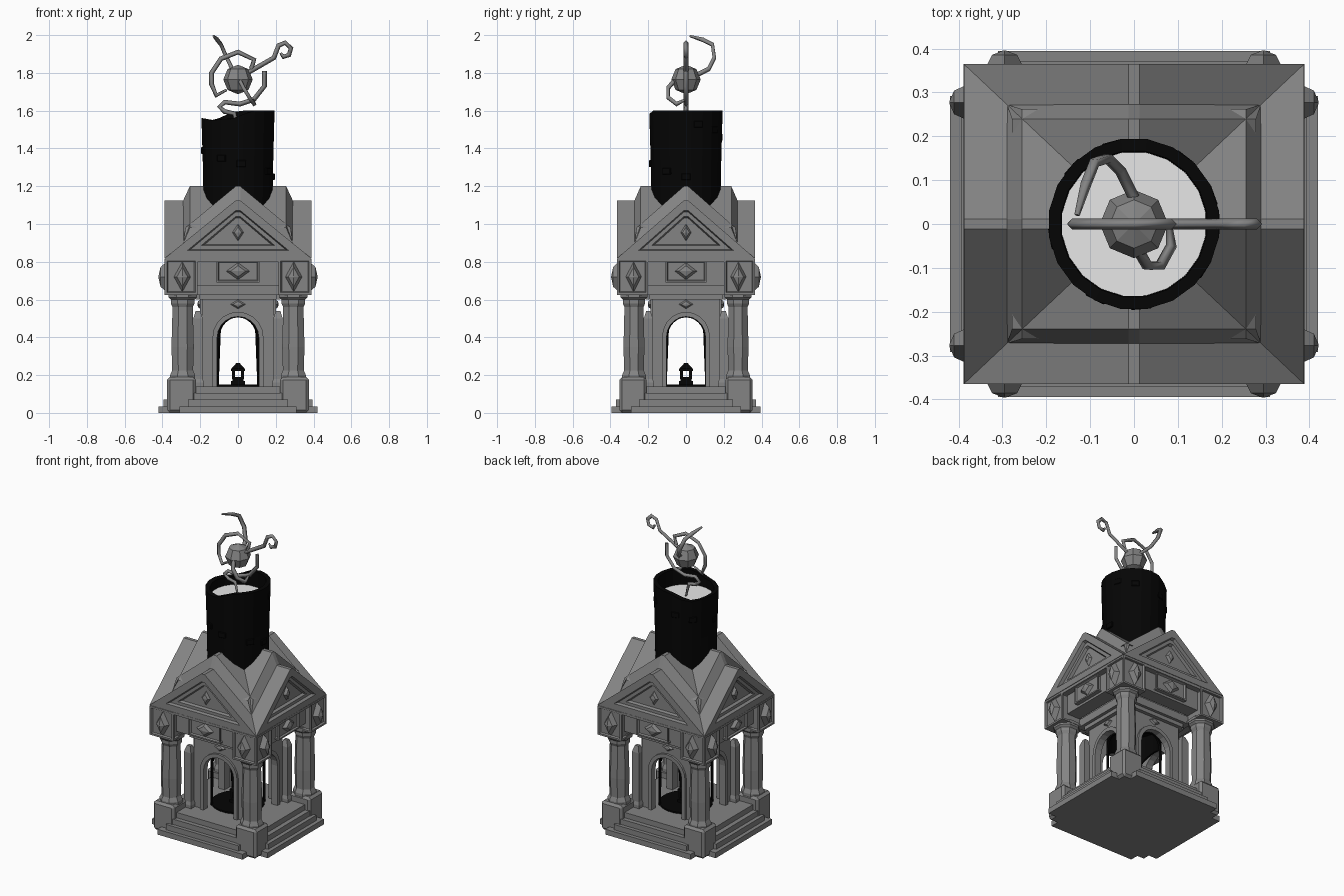
import bpy, bmesh, math
from mathutils import Matrix, Vector

if "Cube" in bpy.data.objects:
    bpy.data.objects.remove(bpy.data.objects["Cube"])

DEPTH = 0.94   # the plan is slightly shallower than it is wide
SLOPE = 0.79   # roof pitch


def material(name, value):
    m = bpy.data.materials.new(name)
    m.use_nodes = True
    colour = (value, value, value, 1)
    m.diffuse_color = colour
    m.node_tree.nodes["Principled BSDF"].inputs["Base Color"].default_value = colour
    return m


STONE = material("grey stone", 0.23)
SOOT = material("black iron", 0.0015)
WAX = material("pale wax", 0.84)


def finish(bm, name, mat, turns=1, depth=DEPTH):
    """Repeat the part in quarter turns, squeeze the plan, make the object."""
    source = bm.verts[:] + bm.edges[:] + bm.faces[:]
    for k in range(1, turns):
        copy = bmesh.ops.duplicate(bm, geom=source)["geom"]
        bmesh.ops.rotate(bm, verts=[g for g in copy if isinstance(g, bmesh.types.BMVert)],
                         matrix=Matrix.Rotation(k * math.pi / 2, 3, "Z"))
    bmesh.ops.scale(bm, vec=(1, depth, 1), verts=bm.verts)
    bmesh.ops.recalc_face_normals(bm, faces=bm.faces)
    me = bpy.data.meshes.new(name)
    bm.to_mesh(me)
    bm.free()
    me.materials.append(mat)
    ob = bpy.data.objects.new(name, me)
    bpy.context.collection.objects.link(ob)
    return ob


def box(bm, x, y, z, bevel=0.0, panel=0.0):
    """Box from (min, max) pairs, with optional bevel or sunken side panels."""
    lo, hi = Vector((x[0], y[0], z[0])), Vector((x[1], y[1], z[1]))
    verts = bmesh.ops.create_cube(bm, size=1)["verts"]
    for v in verts:
        v.co = (lo + hi) / 2 + v.co * (hi - lo)
    faces = list({f for v in verts for f in v.link_faces})
    if panel:
        sides = [f for f in faces if abs(f.normal.z) < 0.5]
        bmesh.ops.inset_individual(bm, faces=sides, thickness=panel)
        bmesh.ops.inset_individual(bm, faces=sides, thickness=0.008, depth=-0.01)
    if bevel:
        edges = list({e for v in verts for e in v.link_edges})
        bmesh.ops.bevel(bm, geom=edges, offset=bevel, segments=1, affect="EDGES")


def loft(bm, rings):
    """Skin a list of equal closed rings and cap both ends."""
    rows = [[bm.verts.new(p) for p in r] for r in rings]
    n = len(rows[0])
    for a, b in zip(rows, rows[1:]):
        for i in range(n):
            bm.faces.new((a[i], a[(i + 1) % n], b[(i + 1) % n], b[i]))
    bm.faces.new(rows[0])
    bm.faces.new(rows[-1])


def circle(r, z, n, cx=0, cy=0, turn=0.5):
    return [(cx + r * math.cos((i + turn) * math.tau / n),
             cy + r * math.sin((i + turn) * math.tau / n), z) for i in range(n)]


def gem(bm, x, y, z, w, h, d):
    """Diamond stud standing d proud of the front plane y, with a blunt tip."""
    loft(bm, [[(x + w * s, y - d * t, z), (x, y - d * t, z + h * s),
               (x - w * s, y - d * t, z), (x, y - d * t, z - h * s)]
              for s, t in ((1, -0.3), (1, 0), (0.65, 0.75), (0.06, 1))])


# Stepped plinth: each step is a cross, the floor a full slab
bm = bmesh.new()
for z, reach, width in ((0, 0.42, 0.31), (0.035, 0.395, 0.265), (0.07, 0.37, 0.255)):
    box(bm, (-width, width), (-reach, reach), (z, z + 0.035))
    box(bm, (-reach, reach), (-width, width), (z, z + 0.035))
box(bm, (-0.34, 0.34), (-0.34, 0.34), (0, 0.14))
finish(bm, "steps_and_floor", STONE)

# Corner pedestals, columns and capital blocks
bm = bmesh.new()
box(bm, (0.222, 0.375), (0.222, 0.375), (0, 0.19), bevel=0.015)
finish(bm, "pedestals", STONE, 4)

bm = bmesh.new()
profile = ((0.072, 0.17), (0.072, 0.2), (0.06, 0.225), (0.064, 0.35),
           (0.058, 0.56), (0.068, 0.58), (0.068, 0.6), (0.082, 0.612), (0.082, 0.645))
loft(bm, [circle(r, z, 8, 0.293, 0.293) for r, z in profile])
finish(bm, "columns", STONE, 4)

bm = bmesh.new()
box(bm, (0.215, 0.388), (0.215, 0.388), (0.625, 0.815), panel=0.016)
finish(bm, "capital_blocks", STONE, 4)

bm = bmesh.new()
for side in (-1, 1):
    gem(bm, side * 0.295, -0.378, 0.72, 0.044, 0.08, 0.043)
finish(bm, "capital_gems", STONE, 4)

# Beams with a central panel and gem
bm = bmesh.new()
box(bm, (-0.22, 0.22), (-0.345, -0.25), (0.675, 0.805))
box(bm, (-0.115, 0.115), (-0.372, -0.3), (0.69, 0.81), panel=0.012)
gem(bm, 0, -0.362, 0.75, 0.062, 0.045, 0.025)
finish(bm, "beams", STONE, 4)

bm = bmesh.new()
box(bm, (-0.385, 0.385), (-0.385, 0.385), (0.8, 0.822))
finish(bm, "ceiling", STONE)


# Inner chamber: four arched walls, frames, cornice and corner piers
def arch(half, spring, z0):
    return [(half, z0)] + [(half * math.cos(a * math.pi / 10), spring + half * math.sin(a * math.pi / 10))
                           for a in range(11)] + [(-half, z0)]


bm = bmesh.new()
opening = arch(0.11, 0.4, 0.14)
wall = [(-0.19, 0.14), (-0.19, 0.8), (0.19, 0.8), (0.19, 0.14)] + opening
loft(bm, [[(x, y, z) for x, z in wall] for y in (-0.2, -0.17)])
frame = arch(0.135, 0.4, 0.14)[::-1] + opening
loft(bm, [[(x, y, z) for x, z in frame] for y in (-0.215, -0.19)])
gem(bm, 0, -0.2, 0.575, 0.04, 0.024, 0.015)
box(bm, (-0.205, 0.205), (-0.225, -0.17), (0.6, 0.625))
box(bm, (-0.225, 0.225), (-0.245, -0.17), (0.625, 0.675))
finish(bm, "arched_walls", STONE, 4)

bm = bmesh.new()
loft(bm, [[(0.212 + sx * r, 0.212 + sy * r, z) for sx, sy in ((-1, -1), (1, -1), (1, 1), (-1, 1))]
          for r, z in ((0.032, 0.13), (0.032, 0.16), (0.025, 0.18), (0.025, 0.5), (0.012, 0.54))])
finish(bm, "corner_piers", STONE, 4)


# Cross-gabled roof: outer gables with sunken pediments, and a raised inner pair
def gable(bm, stations):
    """Triangular section through (y, ridge height, eave height) stations."""
    loft(bm, [[(-(a - e) / SLOPE, y, e), (-0.012, y, a), (0.012, y, a), ((a - e) / SLOPE, y, e)]
              for y, a, e in stations])


bm = bmesh.new()
pediment = [(y, 1.125 - 1.274 * t, 0.818 + t) for t, y in
            ((0.074, -0.35), (0.067, -0.368), (0.048, -0.368), (0.042, -0.388), (0, -0.388))]
gable(bm, pediment + [(-y, a, e) for y, a, e in reversed(pediment)])
finish(bm, "gables_front_back", STONE).select_set(False)

bm = bmesh.new()
gable(bm, pediment + [(-y, a, e) for y, a, e in reversed(pediment)])
bmesh.ops.rotate(bm, verts=bm.verts, matrix=Matrix.Rotation(math.pi / 2, 3, "Z"))
finish(bm, "gables_sides", STONE)

bm = bmesh.new()
gem(bm, 0, -0.35, 0.955, 0.03, 0.045, 0.022)
finish(bm, "pediment_gems", STONE, 4)

bm = bmesh.new()
gable(bm, [(-0.29, 1.125, 0.896), (-0.255, 1.2, 0.98), (0.255, 1.2, 0.98), (0.29, 1.125, 0.896)])
finish(bm, "raised_roof", STONE, 2)


# Chimney: round shell with an uneven rim, faint raised bricks and a wax pool
def rim(r):
    ring = []
    for x, y, z in circle(r, 0, 20):
        z = 1.582 + 0.02 * math.tanh(14 * x + 1) - 0.02 * math.exp(-((x + 0.12) / 0.05) ** 2)
        if y < 0:
            z -= 0.035 * math.exp(-((x + 0.02) / 0.06) ** 2)
        ring.append((x, y, z))
    return ring


bm = bmesh.new()
loft(bm, [circle(0.182, 0.95, 20), circle(0.188, 1.3, 20), rim(0.196), rim(0.168),
          circle(0.165, 1.48, 20)])
finish(bm, "chimney", SOOT, depth=1)

bm = bmesh.new()
for k in range(9):
    start = len(bm.verts)
    z = 1.25 + 0.29 * ((k * 0.62) % 1)
    box(bm, (0.17, 0.195), (-0.025, 0.025), (z - 0.018, z + 0.018), bevel=0.003)
    bm.verts.ensure_lookup_table()
    bmesh.ops.rotate(bm, verts=bm.verts[start:], matrix=Matrix.Rotation(k * 2.4, 3, "Z"))
finish(bm, "chimney_bricks", SOOT, depth=1)

bm = bmesh.new()
loft(bm, [circle(0.17, 1.48, 20), circle(0.17, 1.5, 20)])
finish(bm, "wax_pool", WAX, depth=1)

# Iron lining of the chamber, cut by four arches
bm = bmesh.new()
count = 64
low, high = [], []
for x, y, z in circle(0.165, 0, count):
    t = min(abs(x), abs(y))
    base = 0.4 + math.sqrt(0.105 ** 2 - t * t) if t < 0.105 else 0.14
    low.append(bm.verts.new((x, y, base)))
    high.append(bm.verts.new((x, y, 0.66)))
for i in range(count):
    j = (i + 1) % count
    bm.faces.new((low[i], low[j], high[j], high[i]))
shell = finish(bm, "iron_lining", SOOT, depth=1)
shell.modifiers.new("thickness", "SOLIDIFY").thickness = 0.012

bm = bmesh.new()
for z in (0.135, 0.635):
    loft(bm, [circle(0.16, z, 20), circle(0.16, z + 0.015, 20)])
finish(bm, "lining_discs", SOOT, depth=1)

# Tiny lantern on the chamber floor
bm = bmesh.new()
box(bm, (-0.036, 0.036), (-0.036, 0.036), (0.15, 0.168))
box(bm, (-0.03, 0.03), (-0.03, 0.03), (0.165, 0.19))
box(bm, (0.016, 0.032), (0.016, 0.032), (0.18, 0.225))
loft(bm, [circle(r, z, 4) for r, z in ((0.052, 0.222), (0.05, 0.236), (0.02, 0.256), (0.014, 0.264))])
finish(bm, "small_lantern", SOOT, 4, depth=1)

# Faceted orb with curling tendrils
bm = bmesh.new()
bmesh.ops.create_uvsphere(bm, u_segments=8, v_segments=4, radius=0.078)
bmesh.ops.translate(bm, verts=bm.verts, vec=(0, 0, 1.765))
finish(bm, "orb", STONE, depth=1)


def tendril(name, points):
    cu = bpy.data.curves.new(name, "CURVE")
    cu.dimensions = "3D"
    cu.bevel_depth, cu.bevel_resolution, cu.use_fill_caps = 0.013, 0, True
    sp = cu.splines.new("POLY")
    sp.points.add(len(points) - 1)
    for p, q in zip(sp.points, points):
        p.co = (*q, 1)
    sp.points[-1].radius = 0.5
    cu.materials.append(STONE)
    bpy.context.collection.objects.link(bpy.data.objects.new(name, cu))


def flat(points):
    return [(x, 0, z) for x, z in points]


tendril("tendril_curl", flat([(0.05, 1.8), (0.19, 1.88), (0.215, 1.945), (0.25, 1.96), (0.28, 1.93),
                              (0.27, 1.895), (0.24, 1.885), (0.225, 1.905)]))
tendril("tendril_ring", flat([(0.07, 1.82), (0.085, 1.87), (0.0, 1.91), (-0.09, 1.875), (-0.14, 1.8),
                              (-0.14, 1.74), (-0.115, 1.68), (-0.06, 1.71)]))
tendril("tendril_stem", flat([(0.14, 1.81), (0.14, 1.73), (0.085, 1.66), (0.01, 1.635), (-0.07, 1.645),
                              (-0.098, 1.62), (-0.07, 1.595), (-0.02, 1.585), (0, 1.5)]))
tendril("tendril_back", [(0, 0.06, 1.79), (-0.03, 0.12, 1.82), (-0.06, 0.15, 1.88), (-0.09, 0.14, 1.95),
                         (-0.11, 0.09, 1.975), (-0.13, 0.02, 1.995)])
tendril("tendril_front", [(0.01, -0.06, 1.76), (0.03, -0.095, 1.72), (0.06, -0.095, 1.67),
                          (0.085, -0.05, 1.635), (0.08, 0, 1.66)])
